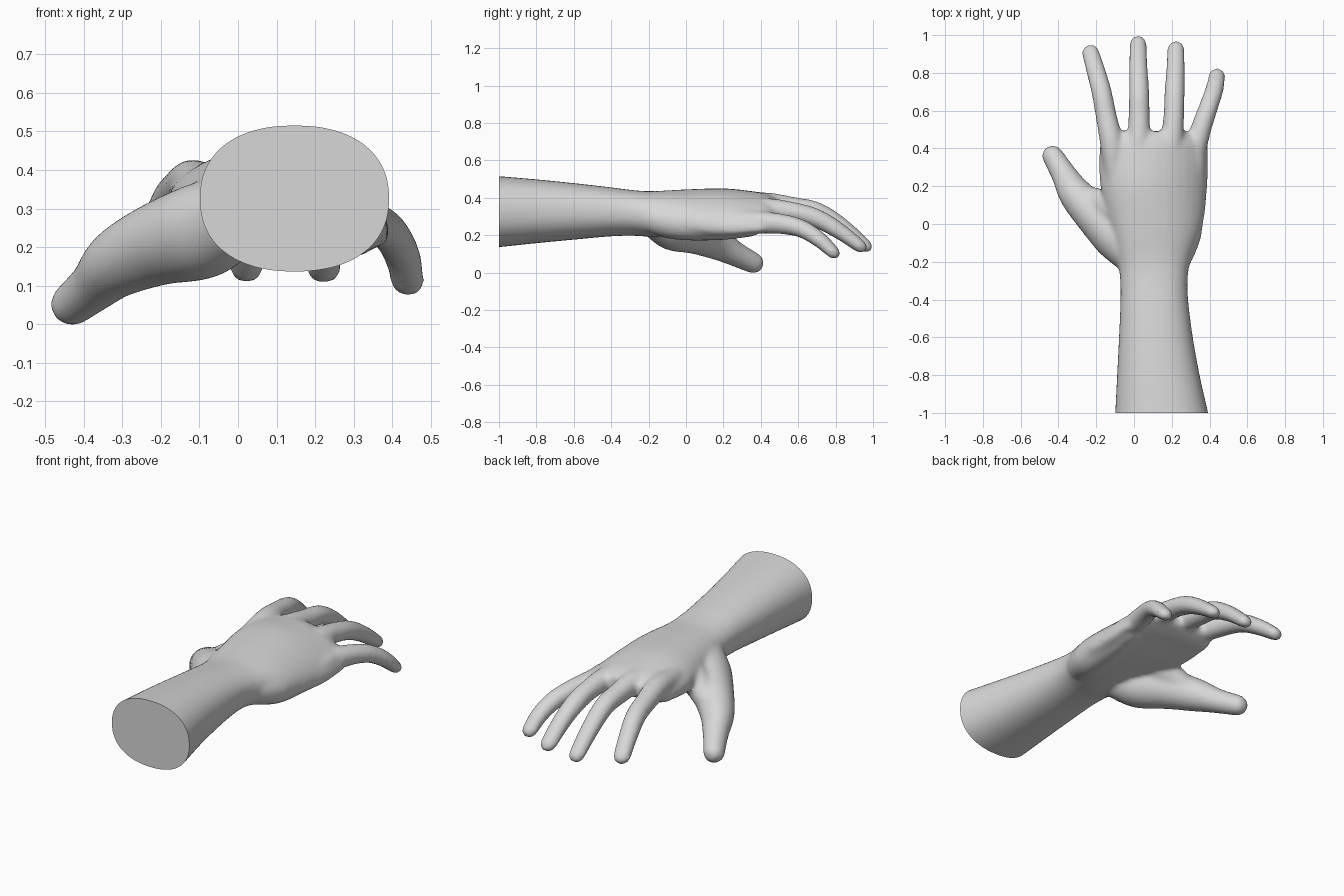
import bpy, bmesh, math
from mathutils import Vector

if "Cube" in bpy.data.objects:
    bpy.data.objects.remove(bpy.data.objects["Cube"])

SIDES = 32


def smooth_path(keys, steps=6):
    """Catmull-Rom interpolation through rows of numbers."""
    pad = [keys[0]] + list(keys) + [keys[-1]]
    out = []
    for a, b, c, d in zip(pad, pad[1:], pad[2:], pad[3:]):
        for i in range(steps):
            t = i / steps
            out.append([0.5 * (2 * q + (r - p) * t + (2 * p - 5 * q + 4 * r - s) * t * t
                               + (3 * q - p - 3 * r + s) * t ** 3)
                        for p, q, r, s in zip(a, b, c, d)])
    return out + [list(keys[-1])]


def loft(bm, rings):
    """Closed skin over a row of equal rings."""
    loops = [[bm.verts.new(p) for p in ring] for ring in rings]
    for a, b in zip(loops, loops[1:]):
        for i in range(SIDES):
            j = (i + 1) % SIDES
            bm.faces.new((a[i], a[j], b[j], b[i]))
    bm.faces.new(loops[0][::-1])
    bm.faces.new(loops[-1])


def arm_ring(y, left, right, low, high, arch):
    """Rounded section whose sides droop by the arch amount."""
    ring = []
    for k in range(SIDES):
        a = math.tau * k / SIDES
        c, s = math.cos(a), math.sin(a)
        x = (left + right) / 2 + (right - left) / 2 * math.copysign(abs(c) ** 0.88, c)
        z = (low + high) / 2 + (high - low) / 2 * math.copysign(abs(s) ** 0.88, s)
        ring.append((x, y, z - arch * (x - 0.02) ** 2))
    return ring


def round_ring(center, direction, radius, height):
    side = direction.cross(Vector((0, 0, 1))).normalized()
    up = side.cross(direction).normalized() * height
    angles = [math.tau * k / SIDES for k in range(SIDES)]
    return [center + radius * (side * math.cos(a) + up * math.sin(a)) for a in angles]


def digit(bm, keys, flatten=0.0):
    """Tapered tube of x, y, z, radius with a round tip, flattened towards it."""
    path = smooth_path(keys)
    pts = [Vector(p[:3]) for p in path]
    last = len(pts) - 1
    rings = []
    for i, p in enumerate(pts):
        direction = (pts[min(i + 1, last)] - pts[max(i - 1, 0)]).normalized()
        rings.append(round_ring(p, direction, path[i][3], 1 - flatten * (i / last) ** 3))
    radius = path[-1][3]
    for i in range(1, 7):
        a = math.radians(14 * i)
        rings.append(round_ring(pts[-1] + direction * radius * math.sin(a),
                                direction, radius * math.cos(a), 1 - flatten))
    loft(bm, rings)


bm = bmesh.new()

# Forearm, wrist and palm: y, left, right, low, high, arch
arm = [
    (-1.08, -.105, .41, .137, .529, 0),
    (-1.0, -.10, .393, .142, .522, 0),
    (-.8, -.09, .348, .163, .505, 0),
    (-.6, -.08, .312, .182, .485, 0),
    (-.4, -.072, .287, .20, .462, 0),
    (-.28, -.075, .285, .203, .447, 0),
    (-.18, -.09, .304, .20, .443, .15),
    (0, -.13, .365, .215, .454, .5),
    (.2, -.178, .388, .237, .459, .75),
    (.35, -.185, .392, .265, .444, .8),
    (.43, -.177, .38, .28, .43, .8),
    (.49, -.13, .29, .315, .40, .8),
]
loft(bm, [arm_ring(*row) for row in smooth_path(arm)])

# Four fingers
index_finger = [(-.10, .25, .36, .055), (-.117, .42, .372, .062), (-.147, .57, .355, .056),
                (-.172, .70, .327, .054), (-.202, .81, .265, .051), (-.23, .907, .192, .047)]
middle_finger = [(.02, .25, .37, .055), (.025, .42, .375, .061), (.027, .57, .355, .057),
                 (.027, .70, .332, .054), (.023, .83, .257, .05), (.022, .957, .152, .045)]
ring_finger = [(.18, .25, .335, .055), (.2, .42, .345, .06), (.21, .57, .33, .055),
               (.215, .70, .295, .054), (.22, .82, .228, .05), (.222, .927, .15, .046)]
little_finger = [(.3, .25, .285, .055), (.325, .40, .275, .06), (.36, .52, .265, .055),
                 (.395, .62, .24, .051), (.425, .71, .185, .049), (.44, .785, .117, .045)]
for finger in (index_finger, middle_finger, ring_finger, little_finger):
    digit(bm, finger, 0.22)

# Thumb with its ball, the web beside it and the outer heel of the palm
thumb = [(-.01, -.17, .295, .10), (-.09, -.07, .25, .125), (-.21, .05, .213, .108),
         (-.31, .16, .165, .09), (-.37, .26, .108, .068), (-.43, .36, .058, .057)]
thumb_web = [(-.08, .05, .30, .08), (-.15, .10, .27, .075), (-.22, .137, .22, .06)]
palm_heel = [(.22, -.18, .30, .085), (.262, -.05, .277, .095), (.28, .10, .267, .09),
             (.295, .22, .265, .083), (.31, .34, .27, .073)]
for part in (thumb, thumb_web, palm_heel):
    digit(bm, part)

bmesh.ops.recalc_face_normals(bm, faces=bm.faces)
mesh = bpy.data.meshes.new("hand_and_forearm")
bm.to_mesh(mesh)
bm.free()
hand = bpy.data.objects.new("hand_and_forearm", mesh)
bpy.context.collection.objects.link(hand)
bpy.context.view_layer.objects.active = hand
hand.select_set(True)

# Fuse the parts into one soft skin
remesh = hand.modifiers.new("fuse", 'REMESH')
remesh.mode = 'VOXEL'
remesh.voxel_size = 0.011
soften = hand.modifiers.new("soften", 'SMOOTH')
soften.factor = 0.5
soften.iterations = 16
for name in ("fuse", "soften"):
    bpy.ops.object.modifier_apply(modifier=name)

# Flat cut at the end of the forearm
bm = bmesh.new()
bm.from_mesh(hand.data)
bmesh.ops.bisect_plane(bm, geom=bm.verts[:] + bm.edges[:] + bm.faces[:],
                       plane_co=(0, -1, 0), plane_no=(0, 1, 0), clear_inner=True)
bmesh.ops.holes_fill(bm, edges=[e for e in bm.edges if e.is_boundary], sides=0)
bmesh.ops.recalc_face_normals(bm, faces=bm.faces)
lowest = min(v.co.z for v in bm.verts)
bmesh.ops.translate(bm, verts=bm.verts, vec=(0, 0, -lowest))
bm.to_mesh(hand.data)
bm.free()

# Plain grey skin
grey = bpy.data.materials.new("light_grey")
grey.use_nodes = True
colour = (0.68, 0.68, 0.68, 1)
grey.diffuse_color = colour
grey.node_tree.nodes["Principled BSDF"].inputs["Base Color"].default_value = colour
hand.data.materials.clear()
hand.data.materials.append(grey)
bpy.ops.object.shade_smooth_by_angle(angle=math.radians(40))
